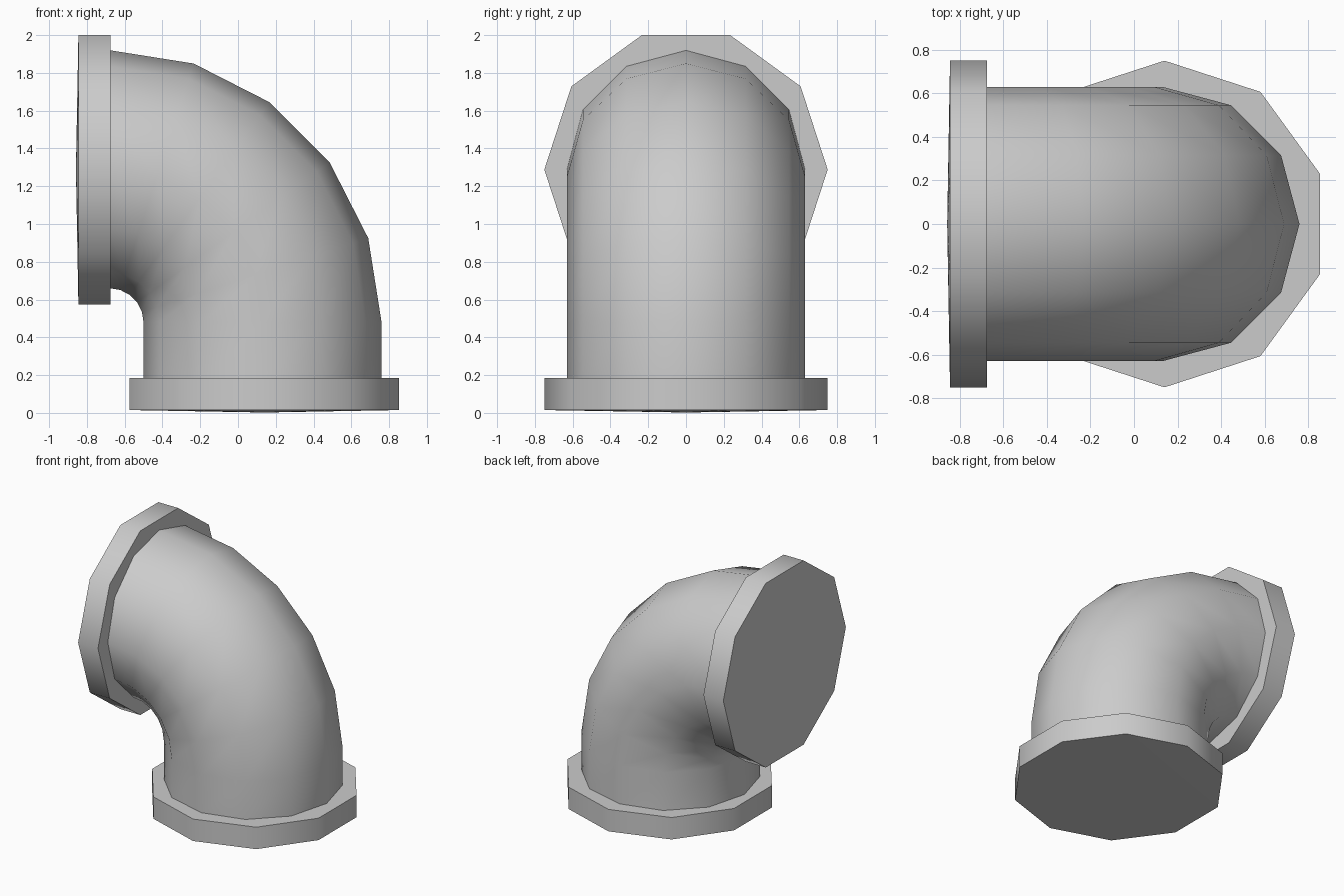
import bpy, bmesh
from math import cos, sin, pi, radians
from mathutils import Vector, Matrix

cube = bpy.data.objects.get("Cube")
if cube:
    bpy.data.objects.remove(cube)

metal = bpy.data.materials.new("pipe grey")
metal.use_nodes = True
GREY = (0.6, 0.6, 0.6, 1)
metal.diffuse_color = GREY
metal.node_tree.nodes["Principled BSDF"].inputs["Base Color"].default_value = GREY

BEND = Vector((-0.68, 0, 0.48))   # centre of the elbow's arc
BEND_RADIUS = 0.81
PIPE_RADIUS = 0.63
PIPE_SIDES = 12
FLANGE_RADIUS = 0.75
FLANGE_SIDES = 10


def ring(bm, centre, out, radius, sides, offset=0.0):
    """Loop of vertices in the plane spanned by the outward direction and y."""
    across = Vector((0, 1, 0))
    angles = [2 * pi * (i + offset) / sides for i in range(sides)]
    return [bm.verts.new(centre + radius * (out * cos(a) + across * sin(a))) for a in angles]


def bridge(bm, a, b):
    for i in range(len(a)):
        j = (i + 1) % len(a)
        bm.faces.new((a[i], a[j], b[j], b[i]))


def fan(bm, loop, tip):
    apex = bm.verts.new(tip)
    for i in range(len(loop)):
        bm.faces.new((loop[i], loop[(i + 1) % len(loop)], apex))


def finish(bm, name):
    bmesh.ops.recalc_face_normals(bm, faces=bm.faces)
    mesh = bpy.data.meshes.new(name)
    bm.to_mesh(mesh)
    bm.free()
    mesh.materials.append(metal)
    obj = bpy.data.objects.new(name, mesh)
    bpy.context.collection.objects.link(obj)
    bpy.ops.object.select_all(action='DESELECT')
    obj.select_set(True)
    bpy.context.view_layer.objects.active = obj
    bpy.ops.object.shade_smooth_by_angle(angle=radians(50))


# Elbow: straight foot, then five segments round a quarter turn
bm = bmesh.new()
right = Vector((1, 0, 0))
loops = [ring(bm, Vector((BEND.x + BEND_RADIUS, 0, 0.18)), right, PIPE_RADIUS, PIPE_SIDES)]
for step in range(6):
    a = radians(18 * step)
    out = Vector((cos(a), 0, sin(a)))
    loops.append(ring(bm, BEND + out * BEND_RADIUS, out, PIPE_RADIUS, PIPE_SIDES))
for a, b in zip(loops, loops[1:]):
    bridge(bm, a, b)
finish(bm, "elbow_pipe")


# Flanges: ten-sided discs with a very shallow domed outer cap
def flange(name, centre, out, axis):
    bm = bmesh.new()
    inner = ring(bm, centre, out, FLANGE_RADIUS, FLANGE_SIDES, 0.5)
    outer = ring(bm, centre + axis * 0.17, out, FLANGE_RADIUS, FLANGE_SIDES, 0.5)
    bridge(bm, inner, outer)
    bm.faces.new(inner)
    fan(bm, outer, centre + axis * 0.183)
    finish(bm, name)


flange("bottom_flange", Vector((0.14, 0, 0.185)), right, Vector((0, 0, -1)))
flange("side_flange", Vector((-0.675, 0, 1.288)), Vector((0, 0, 1)), Vector((-1, 0, 0)))
